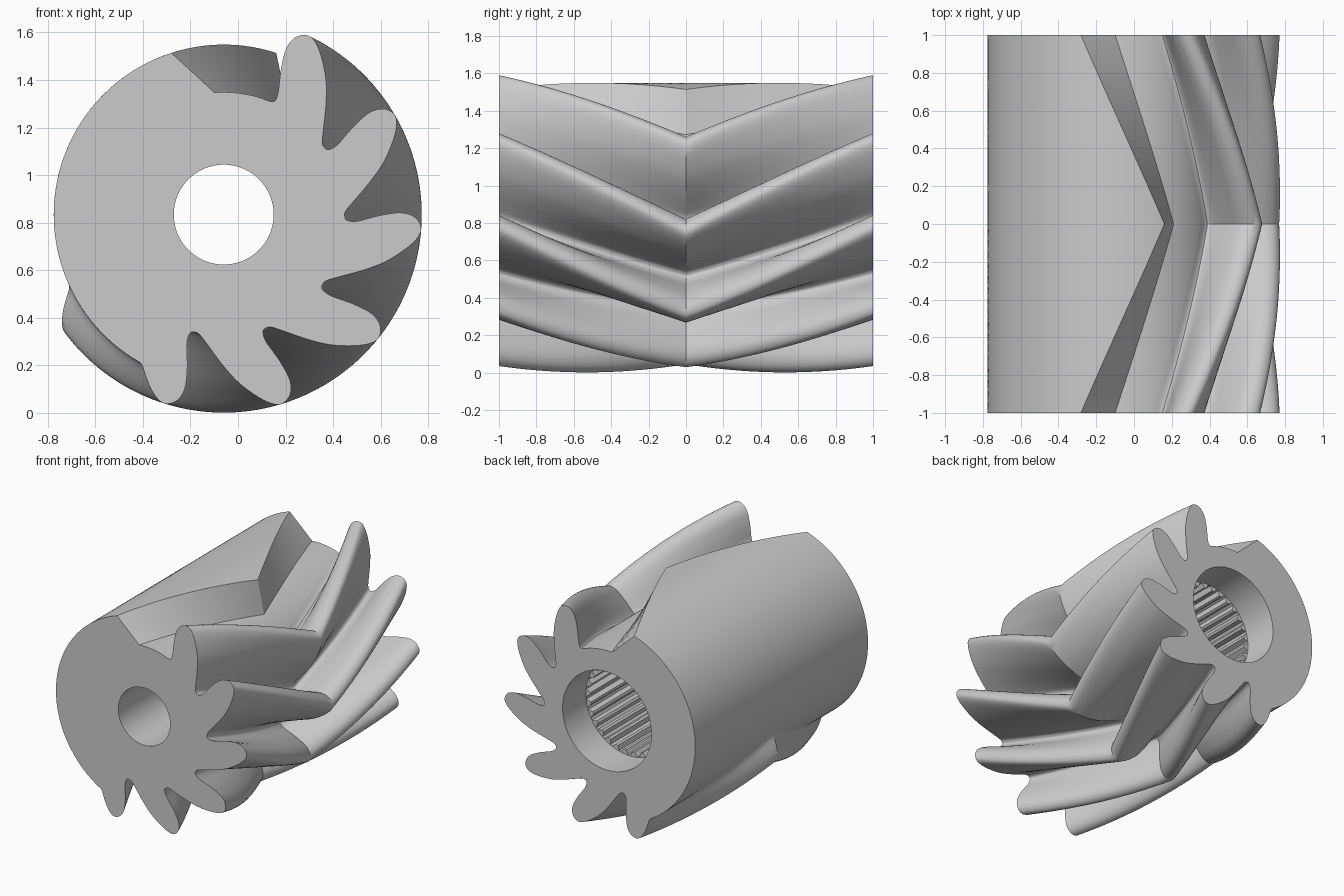
import bpy, bmesh, math

if "Cube" in bpy.data.objects:
    bpy.data.objects.remove(bpy.data.objects["Cube"])

CX, CZ = -0.06, 0.834            # shaft axis
PITCH, TWIST = -34.4, -36.0      # tooth spacing and herringbone twist, degrees
R_BODY, R_ROOT = 0.715, 0.515


def polar(r, deg):
    a = math.radians(deg)
    return (r * math.cos(a), r * math.sin(a))


def rot(p, deg):
    a = math.radians(deg)
    c, s = math.cos(a), math.sin(a)
    return (p[0] * c - p[1] * s, p[0] * s + p[1] * c)


def arc(r, a0, a1, n):
    return [polar(r, a0 + (a1 - a0) * i / n) for i in range(n + 1)]


def smooth_curve(pts, n=4):
    # Catmull-Rom through the points
    out = []
    for i in range(len(pts) - 1):
        p0, p1, p2 = pts[max(i - 1, 0)], pts[i], pts[i + 1]
        p3 = pts[min(i + 2, len(pts) - 1)]
        for k in range(n):
            t = k / n
            out.append(tuple(0.5 * (2 * b + (c - a) * t + (2 * a - 5 * b + 4 * c - d) * t * t
                                    + (3 * b - a - 3 * c + d) * t ** 3)
                             for a, b, c, d in zip(p0, p1, p2, p3)))
    return out + [pts[-1]]


# One leaning tooth, from its valley over the tip to the next valley
tooth = [(0.15, 1.31), (0.168, 1.345), (0.175, 1.40), (0.183, 1.46), (0.203, 1.535),
         (0.24, 1.58), (0.288, 1.59), (0.322, 1.565), (0.35, 1.50), (0.37, 1.40),
         (0.37, 1.30), (0.36, 1.20), (0.355, 1.14), (0.364, 1.117)]
tooth = [(x - CX, z - 0.835) for x, z in tooth]

# Full cross-section: root arc, six teeth, plain body sector
chain = [polar(R_ROOT, 72)]
for i in range(6):
    pts = tooth if i < 5 else tooth[:10]
    chain += [rot(p, PITCH * i) for p in pts]
outline = arc(R_ROOT, 94.4, 74, 8) + smooth_curve(chain)[:-1]
outline += arc(R_BODY, -119.4, -252, 60)

bm = bmesh.new()


def ring(points, y, twist=0.0):
    vs = []
    for p in points:
        x, z = rot(p, twist)
        vs.append(bm.verts.new((x + CX, y, z + CZ)))
    return vs


def skin(rings):
    for a, b in zip(rings, rings[1:]):
        n = len(a)
        for i in range(n):
            j = (i + 1) % n
            bm.faces.new((a[i], a[j], b[j], b[i]))


# Outer herringbone skin
STEPS = 20
outer = []
for k in range(-STEPS, STEPS + 1):
    y = k / STEPS
    outer.append(ring(outline, y, TWIST * (1 - abs(y))))
skin(outer)

# Stepped bore: plain front hole, splined middle, plain counterbore at the back
TEETH = 30
N = TEETH * 4


def circle(r):
    return [polar(r, 360 * i / N) for i in range(N)]


spline = [polar(0.325 if i % 4 < 2 else 0.357, 360 * i / N) for i in range(N)]
inner = [ring(circle(0.21), -1), ring(circle(0.21), -0.37), ring(spline, -0.37),
         ring(spline, 0.73), ring(circle(0.36), 0.73), ring(circle(0.36), 1)]
skin(inner)

# End faces with the bore left open
for o, i in ((outer[0], inner[0]), (outer[-1], inner[-1])):
    edges = []
    for loop in (o, i):
        for k in range(len(loop)):
            edges.append(bm.edges.get((loop[k], loop[(k + 1) % len(loop)])))
    bmesh.ops.triangle_fill(bm, edges=edges, use_beauty=True, use_dissolve=False)

bmesh.ops.recalc_face_normals(bm, faces=bm.faces)
mesh = bpy.data.meshes.new("herringbone_pinion")
bm.to_mesh(mesh)
bm.free()
obj = bpy.data.objects.new("herringbone_pinion", mesh)
bpy.context.collection.objects.link(obj)
bpy.context.view_layer.objects.active = obj
obj.select_set(True)
bpy.ops.object.shade_smooth_by_angle(angle=math.radians(30))
